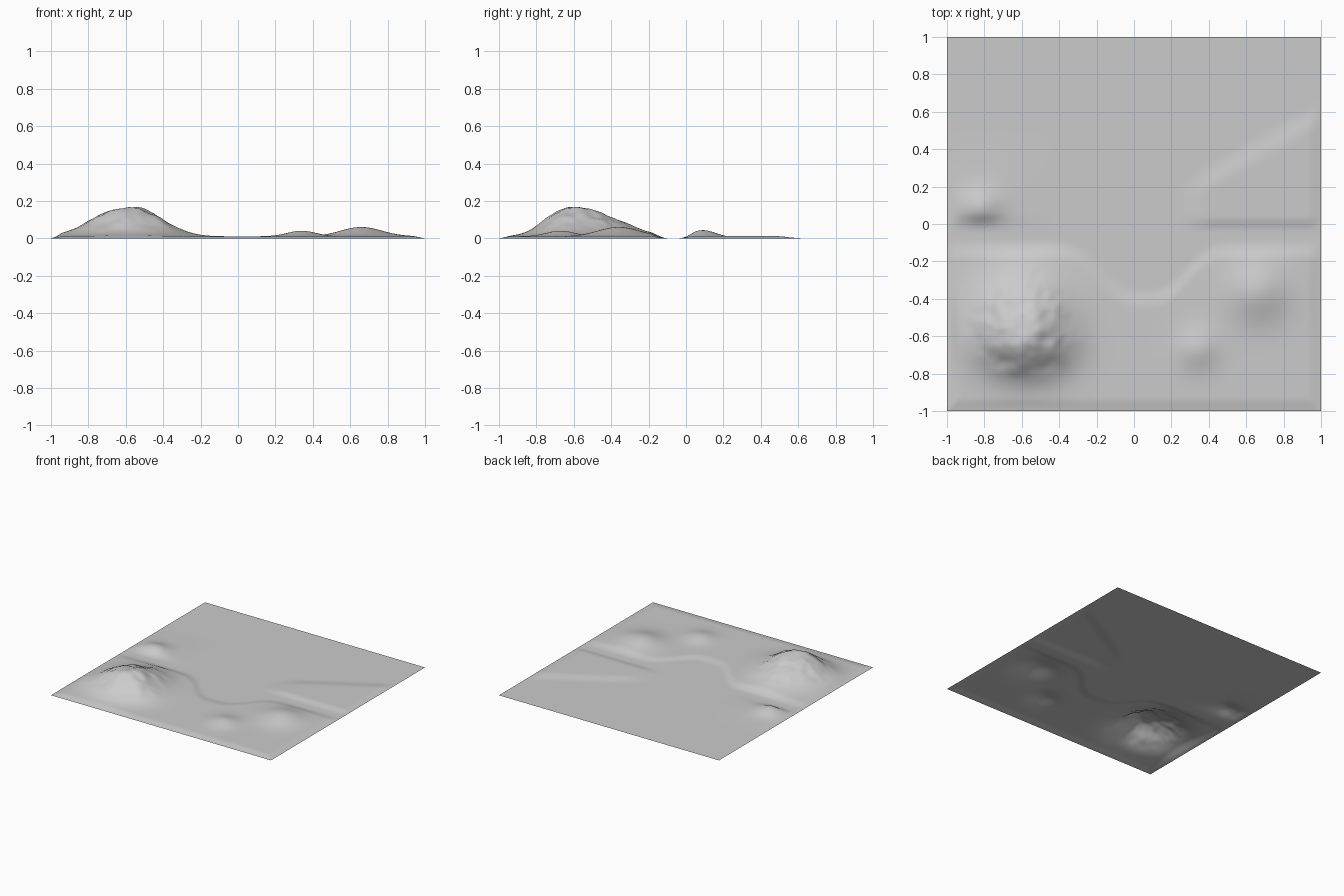
import bpy, bmesh, math
from mathutils import Vector, noise

cube = bpy.data.objects.get("Cube")
if cube:
    bpy.data.objects.remove(cube, do_unlink=True)


def step(a, b, v):
    t = min(1, max(0, (v - a) / (b - a)))
    return t * t * (3 - 2 * t)


def bump(x, y, cx, cy, rx, ry, height):
    return height * 0.5 ** (((x - cx) / rx) ** 2 + ((y - cy) / ry) ** 2)


# Crag: broad cone with different reach on each side and eroded gullies
def mountain(x, y):
    dx, dy = x + 0.58, y + 0.60
    r = math.hypot(dx / (0.23 if dx < 0 else 0.21), dy / (0.17 if dy < 0 else 0.27))
    shape = 0.5 ** (r ** 2.4)
    gully = noise.noise(Vector((x * 11, y * 11, 2.3)))
    grain = noise.noise(Vector((x * 22, y * 22, 7.1)))
    rough = step(0.1, 0.6, shape) * (0.013 * gully + 0.006 * grain)
    return 0.15 * shape + rough


# Low ground on both sides of a flat winding valley
def ground(x, y):
    near_edge = -0.10 - 0.26 * 0.5 ** (abs((x - 0.05) / 0.24) ** 3)
    near = 1 - step(near_edge - 0.09, near_edge + 0.01, y)
    slope_edge = 0.03 + 0.57 * x
    far_right = step(-0.04, 0.04, y) * (1 - step(slope_edge - 0.08, slope_edge + 0.06, y))
    far_right *= step(0.2, 0.45, x)
    far_left = step(-0.05, 0.06, y) * (1 - step(0.15, 0.5, y)) * (1 - step(-0.75, -0.35, x))
    hills = bump(x, y, 0.66, -0.36, 0.13, 0.13, 0.05)
    hills += bump(x, y, 0.34, -0.67, 0.09, 0.09, 0.03)
    z = near * (0.011 + hills + mountain(x, y)) + 0.012 * far_right
    z += far_left * 0.006 + step(-0.05, 0.06, y) * bump(x, y, -0.82, 0.09, 0.09, 0.08, 0.038)
    rim = min(1 - abs(x), 1 + y, 1 - y)
    return max(0, z * step(-0.01, 0.07, rim))


mat = bpy.data.materials.new("light grey")
mat.use_nodes = True
grey = (0.6, 0.6, 0.6, 1)
mat.diffuse_color = grey
mat.node_tree.nodes["Principled BSDF"].inputs["Base Color"].default_value = grey

# Terrain sheet
bm = bmesh.new()
bmesh.ops.create_grid(bm, x_segments=120, y_segments=120, size=1)
for v in bm.verts:
    v.co.z = ground(v.co.x, v.co.y)
for f in bm.faces:
    f.smooth = True
mesh = bpy.data.meshes.new("terrain")
bm.to_mesh(mesh)
bm.free()
mesh.materials.append(mat)
terrain = bpy.data.objects.new("terrain", mesh)
bpy.context.collection.objects.link(terrain)
